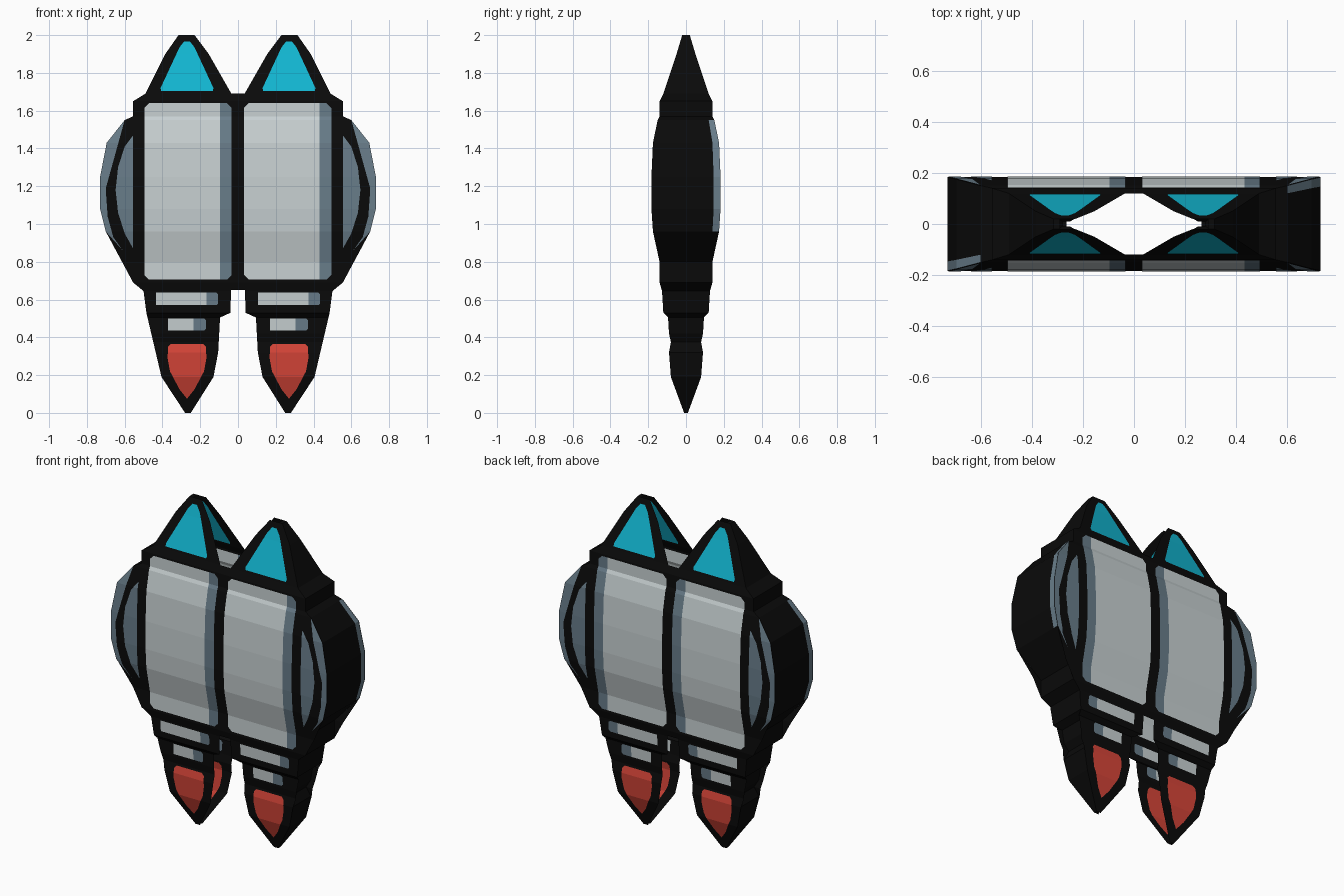
import bpy, bmesh

if "Cube" in bpy.data.objects:
    bpy.data.objects.remove(bpy.data.objects["Cube"])

# ---- colours ----
def mat(name, r, g, b):
    m = bpy.data.materials.new(name)
    m.diffuse_color = (r, g, b, 1)
    m.use_nodes = True
    m.node_tree.nodes["Principled BSDF"].inputs["Base Color"].default_value = m.diffuse_color
    return m

BLACK = mat("black", 0.003, 0.003, 0.003)
LIGHT = mat("light_grey", 0.58, 0.64, 0.65)
SLATE = mat("slate", 0.14, 0.205, 0.255)
CYAN = mat("cyan", 0.006, 0.47, 0.64)
RED = mat("red", 0.68, 0.06, 0.04)

# ---- outer rim rows: height, half width, half depth ----
ROWS = [(0.0, 0.28, 0.01), (0.19, 0.405, 0.08), (0.32, 0.43, 0.09), (0.375, 0.405, 0.08),
        (0.42, 0.43, 0.09), (0.505, 0.44, 0.095), (0.53, 0.485, 0.12), (0.645, 0.50, 0.127),
        (0.69, 0.555, 0.14), (0.80, 0.555, 0.14), (0.96, 0.70, 0.175), (1.08, 0.73, 0.183),
        (1.25, 0.73, 0.183), (1.43, 0.695, 0.175), (1.55, 0.60, 0.150), (1.57, 0.555, 0.14),
        (1.65, 0.555, 0.14), (1.69, 0.49, 0.12), (1.90, 0.385, 0.05), (2.0, 0.315, 0.02)]
# inner edge of one half, top to bottom (the halves join at x = 0)
INNER = [(0.23, 2.0), (0.155, 1.90), (0.035, 1.69), (0, 1.69), (0, 0.65), (0.037, 0.65),
         (0.04, 0.53), (0.095, 0.505), (0.105, 0.42), (0.13, 0.375), (0.105, 0.32),
         (0.13, 0.19), (0.25, 0.0)]

def depth(z):
    for (z0, _, d0), (z1, _, d1) in zip(ROWS, ROWS[1:]):
        if z <= z1 + 1e-6:
            return d0 + (d1 - d0) * (z - z0) / (z1 - z0)
    return ROWS[-1][2]

def finish(name, bm, mats):
    me = bpy.data.meshes.new(name)
    bm.to_mesh(me)
    bm.free()
    for m in mats:
        me.materials.append(m)
    ob = bpy.data.objects.new(name, me)
    bpy.context.collection.objects.link(ob)
    return ob

def sheet(name, outline, material, offsets=(0.003, -0.003)):
    """Flat x-z outline bent onto the front and back shells."""
    bm = bmesh.new()
    for side in (-1, 1):
        for off in offsets:
            t = bmesh.new()
            f = t.faces.new([t.verts.new((x, 0, z)) for x, z in outline])
            bmesh.ops.triangulate(t, faces=[f])
            for z, _, _ in ROWS[1:-1]:
                bmesh.ops.bisect_plane(t, geom=t.verts[:] + t.edges[:] + t.faces[:],
                                       dist=1e-5, plane_co=(0, 0, z), plane_no=(0, 0, 1))
            for v in t.verts:
                v.co.y = side * (depth(v.co.z) + off)
            t.normal_update()
            want = side if off >= 0 else -side
            bmesh.ops.reverse_faces(t, faces=[f for f in t.faces if f.normal.y * want < 0])
            tmp = bpy.data.meshes.new("tmp")
            t.to_mesh(tmp)
            t.free()
            bm.from_mesh(tmp)
            bpy.data.meshes.remove(tmp)
    return finish(name, bm, [material])

def box(x0, x1, z0, z1, cl=0.0, cr=0.0):
    """Rectangle outline with cut corners on its left and/or right."""
    pts = [(x0 + cl, z0), (x1 - cr, z0)]
    pts += [(x1, z0 + cr), (x1, z1 - cr)] if cr else []
    pts += [(x1 - cr, z1)] if cr else [(x1, z1)]
    pts += [(x0 + cl, z1)]
    pts += [(x0, z1 - cl), (x0, z0 + cl)] if cl else []
    return pts

for s, label in ((-1, "left"), (1, "right")):
    # black shell, front and back
    outline = [(s * x, z) for z, x, _ in ROWS] + [(s * x, z) for x, z in INNER]
    sheet(label + "_shell", outline, BLACK, (0,))

    # outer side wall, with a slate strip along one edge of the side pod
    bm = bmesh.new()
    rows = [(0.0, 0.265, 0.01)] + ROWS + [(2.0, 0.29, 0.02)]
    grid = [[bm.verts.new((s * x, y, z)) for y in (-d, -d * 0.8, d * 0.8, d)] for z, x, d in rows]
    for i in range(len(grid) - 1):
        for j in range(3):
            q = [grid[i][j], grid[i][j + 1], grid[i + 1][j + 1], grid[i + 1][j]]
            f = bm.faces.new(q if s > 0 else q[::-1])
            zc = f.calc_center_median().z
            f.material_index = int(j == 1 + s and 0.95 < zc < 1.5)
    finish(label + "_side_wall", bm, [BLACK, SLATE])

    # side pod: inner panel and outer rim
    pod = [(0.555, 0.87), (0.60, 0.95), (0.635, 1.06), (0.648, 1.18),
           (0.635, 1.30), (0.60, 1.41), (0.555, 1.47)]
    sheet(label + "_pod_panel", [(s * x, z) for x, z in pod], SLATE)
    rim = [(0.61, 0.86), (0.70, 0.96), (0.73, 1.08), (0.73, 1.25), (0.695, 1.43), (0.60, 1.55),
           (0.65, 1.44), (0.69, 1.30), (0.70, 1.18), (0.69, 1.04), (0.66, 0.93)]
    sheet(label + "_pod_rim", [(s * x, z) for x, z in rim], SLATE)

    # tank panel with a shaded stripe on its +x side
    o = s * 0.264
    sheet(label + "_tank_panel", box(o - 0.232, o + 0.168, 0.705, 1.64, cl=0.025), LIGHT)
    sheet(label + "_tank_stripe", box(o + 0.168, o + 0.23, 0.705, 1.64, cr=0.025), SLATE)

    # nozzle bands
    c = s * 0.27
    for n, x0, x1, x2, z0, z1 in (("upper", -0.165, 0.104, 0.165, 0.57, 0.637),
                                  ("lower", -0.10, 0.034, 0.10, 0.435, 0.50)):
        sheet(f"{label}_{n}_band", box(c + x0, c + x1, z0, z1), LIGHT)
        sheet(f"{label}_{n}_band_stripe", box(c + x1, c + x2, z0, z1, cr=0.01), SLATE)

    # nose cone and flame
    cone = [(-0.137, 1.705), (0.137, 1.705), (0.14, 1.72), (0.04, 1.935), (0.015, 1.967),
            (-0.015, 1.967), (-0.04, 1.935), (-0.14, 1.72)]
    sheet(label + "_nose_cone", [(c + x, z) for x, z in cone], CYAN)
    flame = [(0, 0.075), (0.04, 0.125), (0.09, 0.22), (0.103, 0.29), (0.10, 0.35), (0.085, 0.365),
             (-0.085, 0.365), (-0.10, 0.35), (-0.103, 0.29), (-0.09, 0.22), (-0.04, 0.125)]
    sheet(label + "_flame", [(c + x, z) for x, z in flame], RED)
